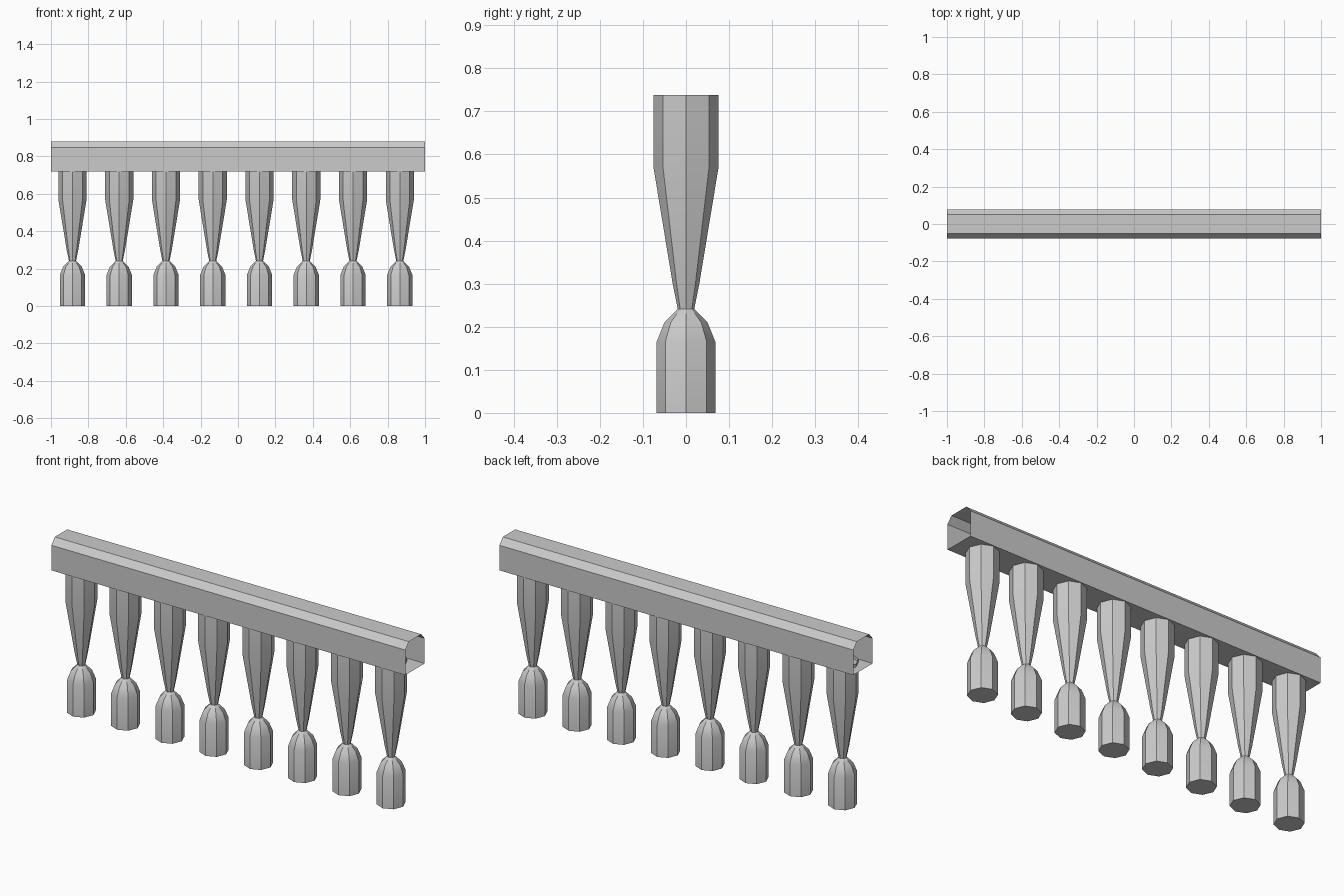
import bpy, bmesh, math

if "Cube" in bpy.data.objects:
    bpy.data.objects.remove(bpy.data.objects["Cube"])


def add_object(name, bm):
    bmesh.ops.recalc_face_normals(bm, faces=bm.faces)
    mesh = bpy.data.meshes.new(name)
    bm.to_mesh(mesh)
    bm.free()
    obj = bpy.data.objects.new(name, mesh)
    bpy.context.collection.objects.link(obj)
    return obj


def bridge(bm, a, b):
    n = len(a)
    for i in range(n):
        j = (i + 1) % n
        bm.faces.new((a[i], a[j], b[j], b[i]))


# Handrail: hollow chamfered tube, open at both ends
section = [(-0.078, 0.72), (0.078, 0.72), (0.078, 0.848),
           (0.05, 0.88), (-0.05, 0.88), (-0.078, 0.848)]
bm = bmesh.new()
left, right = [[bm.verts.new((x, y, z)) for y, z in section] for x in (-1, 1)]
bridge(bm, left, right)
add_object("handrail", bm)

# Baluster: eight-sided turned post (radius, height), closed underneath
profile = [(0.068, 0), (0.068, 0.165), (0.05, 0.21), (0.019, 0.241),
           (0.031, 0.30), (0.075, 0.567), (0.075, 0.738)]
SIDES = 8
bm = bmesh.new()
rings = []
for r, z in profile:
    angles = [2 * math.pi * i / SIDES for i in range(SIDES)]
    rings.append([bm.verts.new((r * math.cos(a), r * math.sin(a), z)) for a in angles])
for a, b in zip(rings, rings[1:]):
    bridge(bm, a, b)
bm.faces.new(rings[0])
first = add_object("baluster_1", bm)
bpy.context.view_layer.objects.active = first
first.select_set(True)
bpy.ops.object.shade_smooth_by_angle(angle=math.radians(32))

# Row of eight balusters
first.location.x = -0.885
for i in range(1, 8):
    post = first.copy()
    post.name = f"baluster_{i + 1}"
    post.location.x = -0.885 + 0.25 * i
    bpy.context.collection.objects.link(post)
